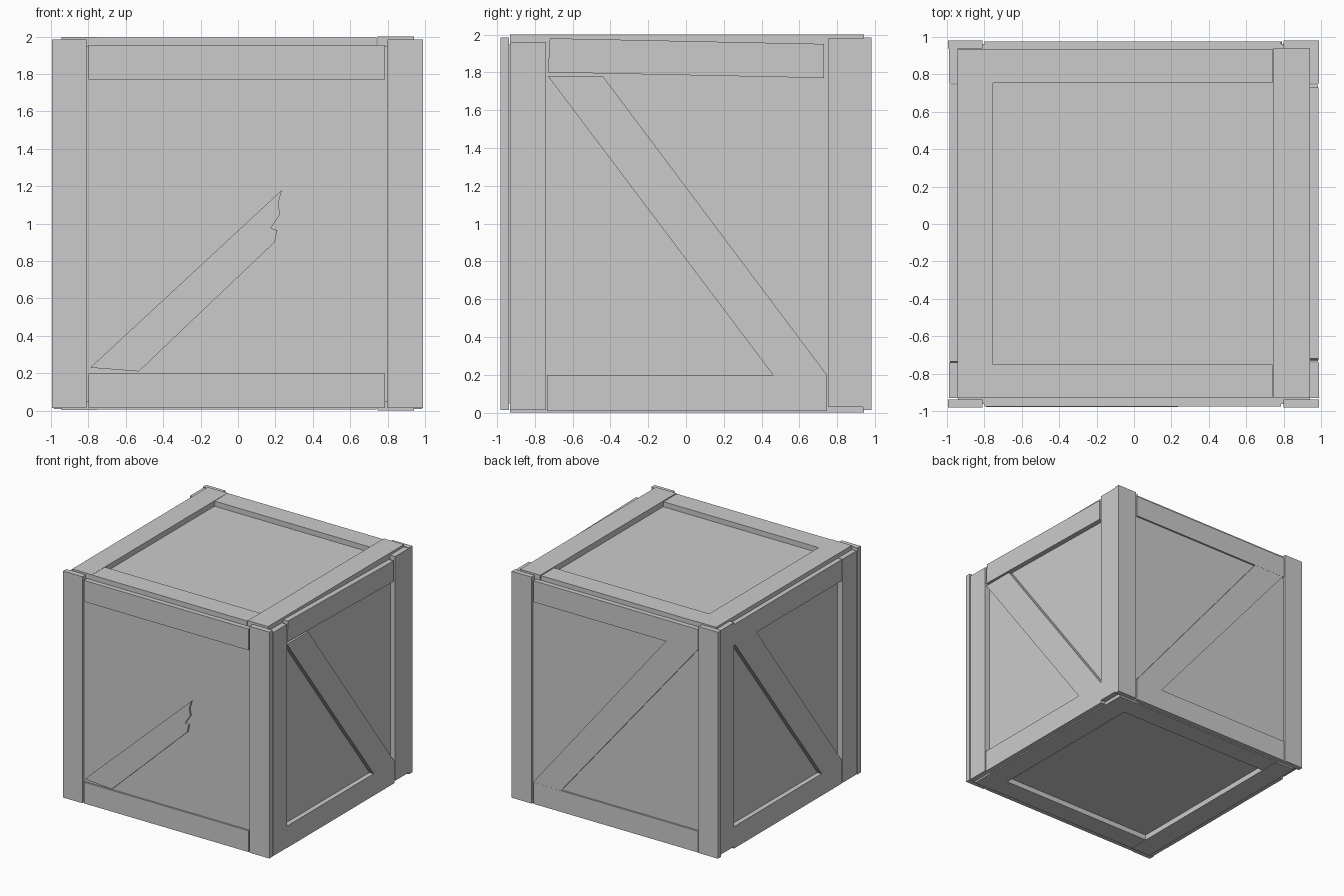
import bpy, bmesh

if "Cube" in bpy.data.objects:
    bpy.data.objects.remove(bpy.data.objects["Cube"])

# Maps (u, v, depth) on each crate side to world space
SIDES = {
    "front": lambda u, v, d: (u, -d, v),
    "back": lambda u, v, d: (u, d, v),
    "right": lambda u, v, d: (d, u, v),
    "left": lambda u, v, d: (-d, u, v),
    "top": lambda u, v, d: (u, v, 1 + d),
    "bottom": lambda u, v, d: (u, v, 1 - d),
}


def board(name, side, pts, d0, d1):
    """Flat board with outline pts, thick from depth d0 to d1."""
    place = SIDES[side]
    bm = bmesh.new()
    a = [bm.verts.new(place(u, v, d0)) for u, v in pts]
    b = [bm.verts.new(place(u, v, d1)) for u, v in pts]
    bm.faces.new(a)
    bm.faces.new(b)
    n = len(pts)
    for i in range(n):
        j = (i + 1) % n
        bm.faces.new((a[i], a[j], b[j], b[i]))
    bmesh.ops.recalc_face_normals(bm, faces=bm.faces)
    me = bpy.data.meshes.new(name)
    bm.to_mesh(me)
    bm.free()
    ob = bpy.data.objects.new(name, me)
    bpy.context.collection.objects.link(ob)
    return ob


def rect(u0, u1, v0, v1):
    return [(u0, v0), (u1, v0), (u1, v1), (u0, v1)]


# Inner box forming the recessed panels
board("inner_box", "front", rect(-0.942, 0.942, 0.05, 1.95), -0.962, 0.962)

# Front and back: corner posts and rails
for s in ("front", "back"):
    board(s + "_post_left", s, rect(-0.995, -0.81, 0.015, 1.985), 0.937, 0.982)
    board(s + "_post_right", s, rect(0.8, 0.99, 0.015, 1.985), 0.937, 0.982)
    board(s + "_rail_bottom", s, rect(-0.8, 0.785, 0.015, 0.2), 0.935, 0.977)
    board(s + "_rail_top", s, rect(-0.8, 0.785, 1.77, 1.955), 0.935, 0.977)

# Right and left: corner posts and rails, the right top rail hangs crooked
for s, f in (("right", 1), ("left", -1)):
    board(s + "_post_a", s, rect(-0.93, -0.74, 0.015, 1.96), 0.94, 0.988)
    board(s + "_post_b", s, rect(0.75, 0.937, 0.03, 1.98), 0.94, 0.988)
    board(s + "_rail_bottom", s, rect(-0.735, 0.745, 0.01, 0.2), 0.94, 0.984)
    top = [(-0.73, 1.80), (0.73, 1.77), (0.73, 1.95), (-0.72, 1.98)]
    if s == "left":
        top = rect(-0.735, 0.745, 1.775, 1.96)
    board(s + "_rail_top", s, top, 0.94, 0.986)
    # Diagonal brace
    brace = [(-0.73, 1.78), (-0.44, 1.78), (0.745, 0.2), (0.46, 0.2)]
    board(s + "_brace", s, [(u * f, v) for u, v in brace], 0.94, 0.984)

# Back diagonal brace
board("back_brace", "back",
      [(0.79, 0.2), (0.52, 0.2), (-0.79, 1.5 + 0.27), (-0.49, 1.77)][0:1]
      + [(-0.49, 1.77), (-0.79, 1.77), (0.52, 0.2)], 0.94, 0.976)

# Front brace, snapped halfway
board("front_broken_brace", "front",
      [(-0.79, 0.23), (-0.53, 0.21), (0.195, 0.9), (0.21, 0.965), (0.175, 0.975),
       (0.225, 1.05), (0.215, 1.11), (0.235, 1.18)], 0.94, 0.979)

# Top and bottom frames
for s in ("top", "bottom"):
    board(s + "_plank_left", s, rect(-0.945, -0.755, -0.93, 0.935), 0.94, 0.997)
    board(s + "_plank_right", s, rect(0.745, 0.94, -0.93, 0.94), 0.94, 1.0)
    board(s + "_plank_front", s, rect(-0.755, 0.74, -0.93, -0.75), 0.94, 0.995)
    board(s + "_plank_back", s, rect(-0.755, 0.74, 0.755, 0.935), 0.94, 0.995)
